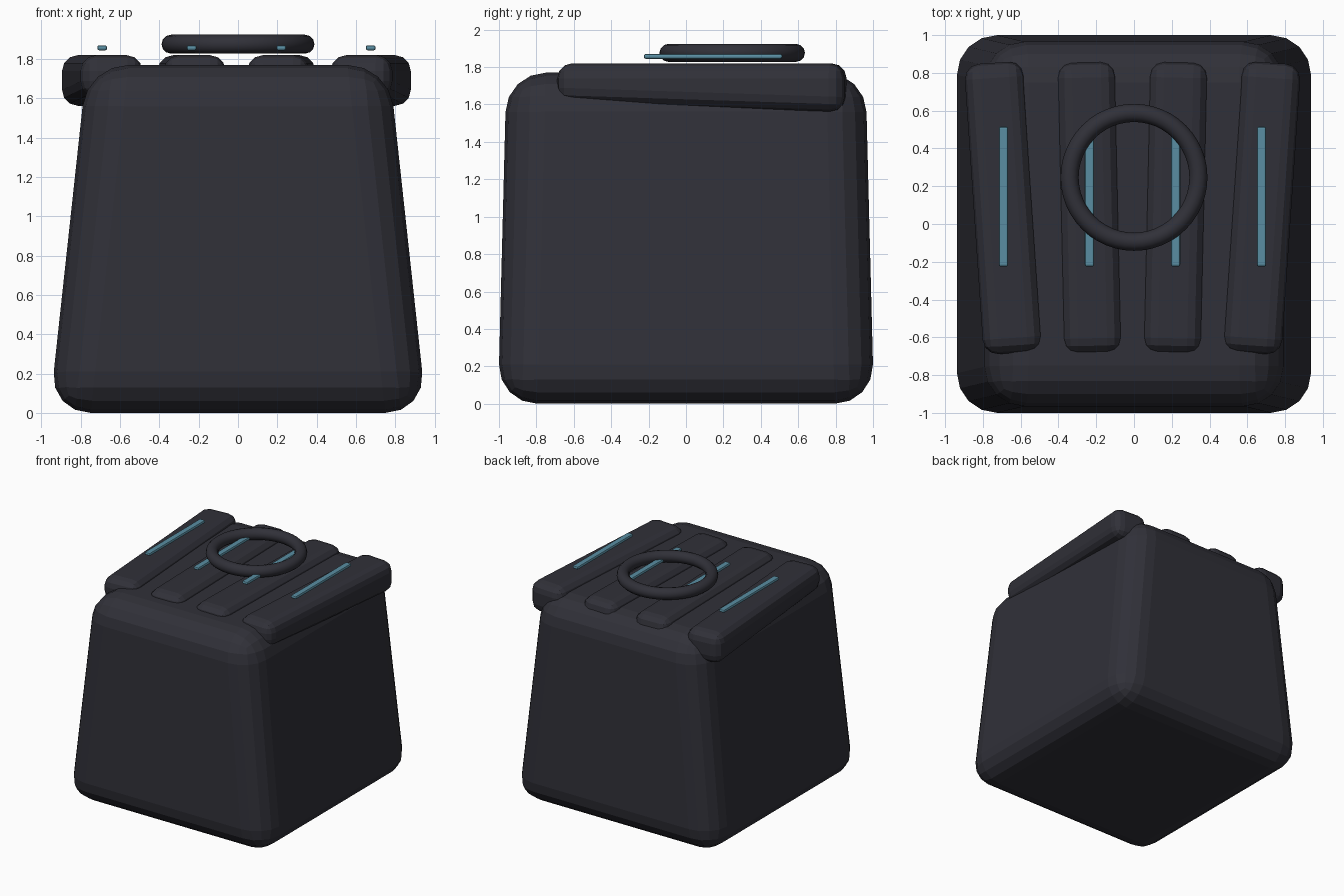
import bpy, bmesh
from math import radians
from mathutils import Matrix

cube = bpy.data.objects.get("Cube")
if cube:
    bpy.data.objects.remove(cube, do_unlink=True)


def make_material(name, colour):
    mat = bpy.data.materials.new(name)
    mat.use_nodes = True
    mat.diffuse_color = colour
    mat.node_tree.nodes["Principled BSDF"].inputs["Base Color"].default_value = colour
    return mat


charcoal = make_material("charcoal", (0.03, 0.03, 0.04, 1))
glow_blue = make_material("glow_blue", (0.1, 0.27, 0.36, 1))


def rounded_box(name, mat, centre, size, bevel, segments, turn=0, shape=None):
    """Box with an optional corner-shaping rule, rounded by an applied bevel."""
    bm = bmesh.new()
    bmesh.ops.create_cube(bm, size=1, matrix=Matrix.Diagonal((*size, 1)))
    if shape:
        for v in bm.verts:
            shape(v.co)
    bmesh.ops.bevel(bm, geom=bm.edges[:], offset=bevel, segments=segments,
                    profile=0.5, affect='EDGES', clamp_overlap=True)
    mesh = bpy.data.meshes.new(name)
    bm.to_mesh(mesh)
    bm.free()
    obj = bpy.data.objects.new(name, mesh)
    obj.location = centre
    obj.rotation_euler.z = radians(turn)
    mesh.materials.append(mat)
    bpy.context.collection.objects.link(obj)
    return obj


# Main block, narrower towards the top
def taper(co):
    if co.z > 0:
        co.x *= 0.8
        co.y *= 0.955


rounded_box("body", charcoal, (0, 0, 0.885), (1.92, 2.01, 1.77), 0.21, 4, shape=taper)


# Top slabs, thinner at the front, fanned out towards the back
def thin_front(co):
    if co.z < 0 and co.y < 0:
        co.z += 0.05


shift = -0.008
for side, label in ((-1, "right"), (1, "left")):
    for part, x, turn in (("outer", 0.683, 3.9), ("inner", 0.228, 1.3)):
        rounded_box(f"{label}_{part}_slab", charcoal, (side * x + shift, 0.085, 1.69),
                    (0.315, 1.54, 0.26), 0.08, 3, -side * turn, thin_front)
        # Thin light bar hovering above each slab
        rounded_box(f"{label}_{part}_light", glow_blue, (side * x + shift, 0.145, 1.857),
                    (0.05, 0.74, 0.026), 0.01, 2)

# Ring lying above the slabs
bpy.ops.mesh.primitive_torus_add(location=(0, 0.247, 1.876), major_radius=0.341,
                                 minor_radius=0.048, major_segments=48, minor_segments=12)
ring = bpy.context.object
ring.name = "top_ring"
ring.data.materials.append(charcoal)
bpy.ops.object.shade_smooth_by_angle(angle=radians(40))
